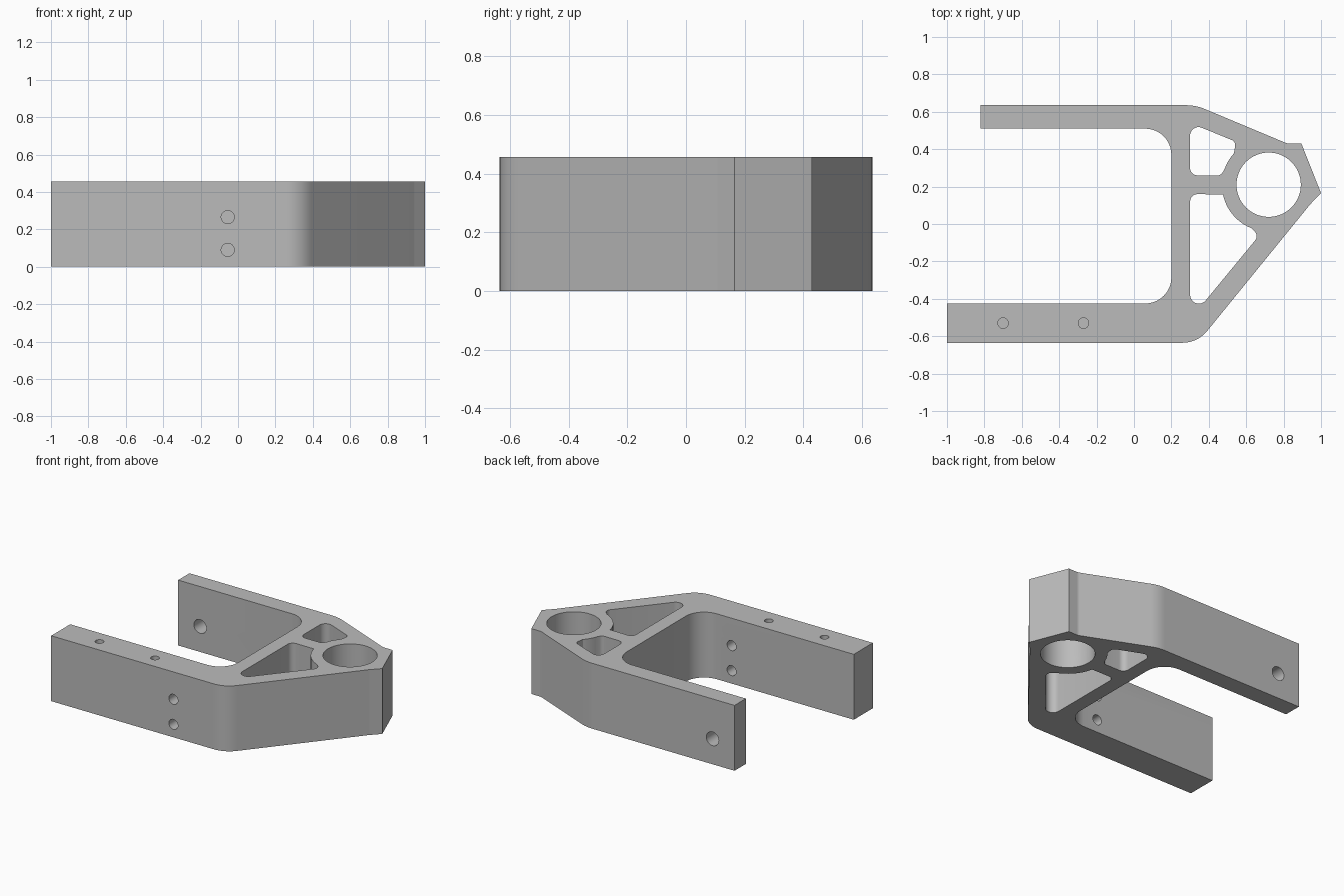
import bpy, bmesh, math
from mathutils import Matrix, Vector

cube = bpy.data.objects.get("Cube")
if cube:
    bpy.data.objects.remove(cube, do_unlink=True)

H = 0.457
TURN_Y = Matrix(((1, 0, 0, 0), (0, 0, 1, 0), (0, 1, 0, 0), (0, 0, 0, 1)))

grey = bpy.data.materials.new("plain grey")
grey.use_nodes = True
grey.diffuse_color = (0.5, 0.5, 0.5, 1)
grey.node_tree.nodes["Principled BSDF"].inputs["Base Color"].default_value = (0.5, 0.5, 0.5, 1)


def rounded(points, steps=10):
    """Outline from (x, y) or (x, y, fillet radius) corners."""
    out = []
    for i, p in enumerate(points):
        c = Vector(p[:2])
        r = p[2] if len(p) > 2 else 0
        if not r:
            out.append(c)
            continue
        a = (Vector(points[i - 1][:2]) - c).normalized()
        b = (Vector(points[(i + 1) % len(points)][:2]) - c).normalized()
        half = a.angle(b) / 2
        mid = c + (a + b).normalized() * r / math.sin(half)
        start = c + a * r / math.tan(half) - mid
        end = c + b * r / math.tan(half) - mid
        sweep = start.angle_signed(end)
        for k in range(steps + 1):
            t = -sweep * k / steps
            out.append(mid + Matrix.Rotation(t, 2) @ start)
    return out


def circle(x, y, r, n=40):
    return arc(x, y, r, 0, 360 - 360 / n, n - 1)


def arc(x, y, r, a0, a1, n=12):
    angles = [math.radians(a0 + (a1 - a0) * k / n) for k in range(n + 1)]
    return [(x + r * math.cos(a), y + r * math.sin(a)) for a in angles]


def prism(name, outline, lo, hi, matrix=Matrix()):
    bm = bmesh.new()
    base = bm.faces.new([bm.verts.new((p[0], p[1], lo)) for p in outline])
    top = bmesh.ops.extrude_face_region(bm, geom=[base])["geom"]
    bmesh.ops.translate(bm, vec=(0, 0, hi - lo),
                        verts=[v for v in top if isinstance(v, bmesh.types.BMVert)])
    bm.transform(matrix)
    bmesh.ops.recalc_face_normals(bm, faces=bm.faces)
    mesh = bpy.data.meshes.new(name)
    bm.to_mesh(mesh)
    bm.free()
    mesh.materials.append(grey)
    obj = bpy.data.objects.new(name, mesh)
    bpy.context.collection.objects.link(obj)
    return obj


def cut(outline, lo, hi, matrix=Matrix()):
    tool = prism("cutter", outline, lo, hi, matrix)
    tool.hide_render = True
    mod = bracket.modifiers.new("cut", "BOOLEAN")
    mod.operation, mod.solver, mod.object = "DIFFERENCE", "EXACT", tool
    bpy.ops.object.modifier_apply(modifier=mod.name)
    bpy.data.objects.remove(tool, do_unlink=True)


def round_corner(x, z, sx, sz, r, lo, hi):
    """Round an arm corner; sx and sz point into the solid."""
    x, z, e, s = x - 0.0005 * sx, z - 0.0005 * sz, 0.1, r + 0.02
    cut(rounded([(x + sx * s, z), (x, z, r), (x, z + sz * s), (x - sx * e, z + sz * s),
                 (x - sx * e, z - sz * e), (x + sx * s, z - sz * e)]), lo, hi, TURN_Y)


# Bracket plan: two arms, cross wall and pointed nose
bracket = prism("bracket", rounded([
    (-1, -0.635), (0.34, -0.635, 0.17), (0.942, 0.105, 0.08), (1, 0.165),
    (0.895, 0.43), (0.82, 0.43, 0.05), (0.33, 0.635, 0.25), (-0.82, 0.635),
    (-0.82, 0.51), (0.2, 0.51, 0.14), (0.2, -0.425, 0.14), (-1, -0.425)]), 0, H)
bpy.context.view_layer.objects.active = bracket
bracket.select_set(True)

# Bore and the two web pockets beside it
bx, by = 0.72, 0.21
cut(circle(bx, by, 0.172, 64), -0.1, 0.6)
cut(rounded([(0.3, 0.16, 0.04)] + arc(bx, by, 0.25, 192, 248)
            + [(0.668, -0.063, 0.035), (0.3, -0.51, 0.047)]), -0.1, 0.6)
cut(rounded([(0.3, 0.54, 0.045), (0.545, 0.44, 0.03)] + arc(bx, by, 0.25, 138, 160)
            + [(0.465, 0.26, 0.03), (0.3, 0.26, 0.04)]), -0.1, 0.6)

# Notch below the front arm, leaving a hanging leg at its end
cut(rounded([(-0.825, 0.36), (-0.12, 0.36), (-0.12, -0.0005, 0.05), (-0.05, -0.0005),
             (-0.05, -0.1), (-0.895, -0.1), (-0.895, -0.0005), (-0.825, -0.0005, 0.05)]),
    -0.8, -0.2, TURN_Y)

# Rounded arm ends
round_corner(-1, 0, 1, 1, 0.05, -0.8, -0.2)
round_corner(-1, H, 1, -1, 0.07, -0.8, -0.2)
round_corner(-0.82, 0, 1, 1, 0.17, 0.3, 0.8)
round_corner(-0.82, H, 1, -1, 0.17, 0.3, 0.8)

# Leg holes, arm top holes and rear pivot hole
for x in (-0.9, -0.055):
    for z in (0.09, 0.265):
        cut(circle(x, z, 0.035), -0.8, -0.2, TURN_Y)
for x in (-0.7, -0.27):
    cut(circle(x, -0.53, 0.028), 0.2, 0.6)
cut(circle(-0.65, 0.178, 0.048), 0.3, 0.8, TURN_Y)

# Bolt holes through the nose face, across the bore
inward = Vector((-0.93, -0.368, 0)).normalized()
turn = inward.to_track_quat("Z", "Y").to_matrix().to_4x4()
for z in (0.11, 0.35):
    place = Matrix.Translation((0.948, 0.297, z)) @ turn
    cut(circle(0, 0, 0.057), -0.1, 0.5, place)

bpy.ops.object.shade_smooth_by_angle(angle=math.radians(25))
